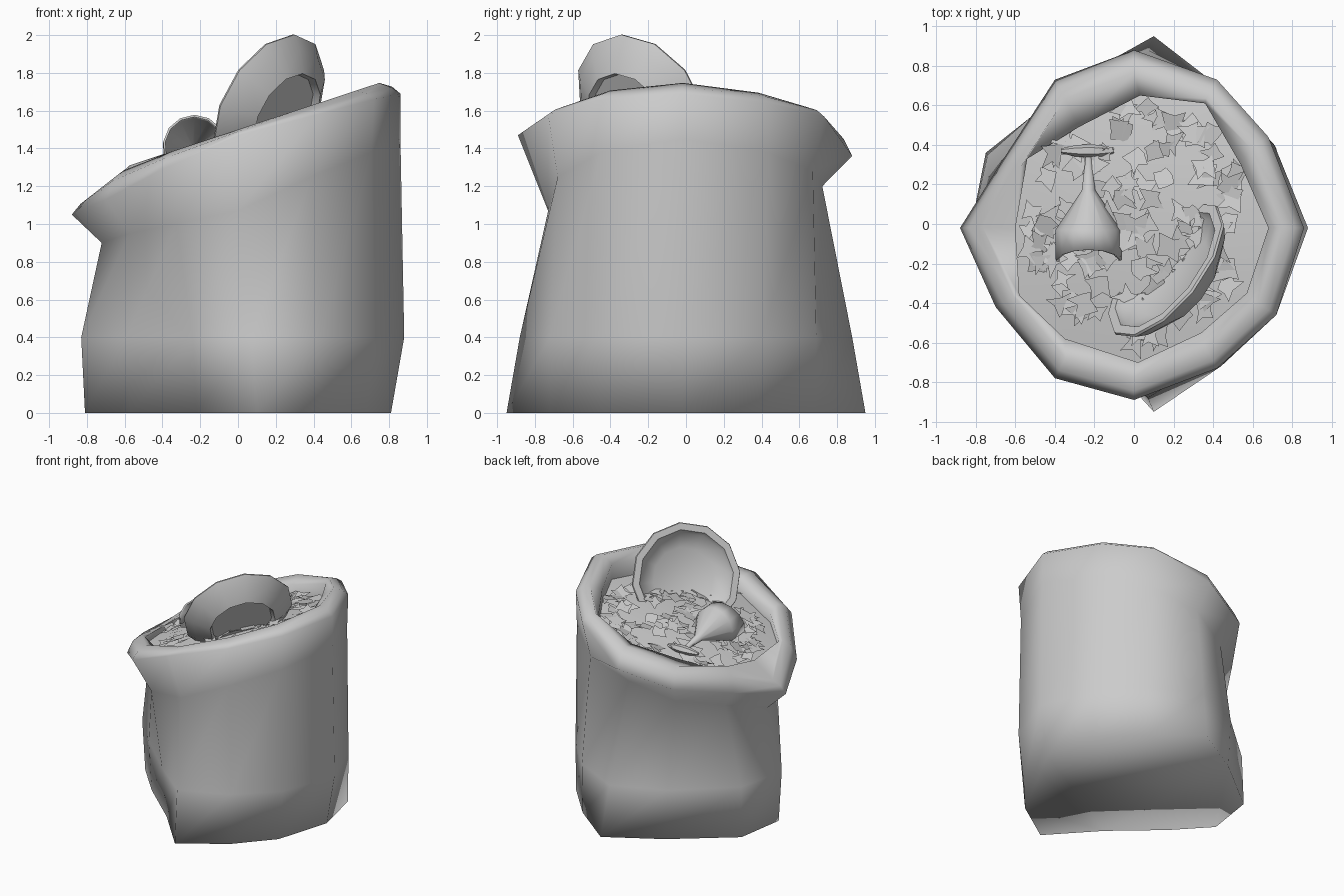
import bpy, math, random
from mathutils import Vector
import bmesh

if "Cube" in bpy.data.objects:
    bpy.data.objects.remove(bpy.data.objects["Cube"])

random.seed(4)


def add_object(name, verts, faces, smooth=None, recalc=True):
    me = bpy.data.meshes.new(name)
    me.from_pydata([tuple(v) for v in verts], [], faces)
    ob = bpy.data.objects.new(name, me)
    bpy.context.collection.objects.link(ob)
    if recalc:
        bm = bmesh.new()
        bm.from_mesh(me)
        bmesh.ops.recalc_face_normals(bm, faces=bm.faces)
        bm.to_mesh(me)
        bm.free()
    if smooth:
        bpy.ops.object.select_all(action='DESELECT')
        ob.select_set(True)
        bpy.context.view_layer.objects.active = ob
        bpy.ops.object.shade_smooth_by_angle(angle=math.radians(smooth))
    return ob


def loft(rings, closed=True):
    n = len(rings[0])
    faces = []
    for k in range(len(rings) - 1):
        for i in range(n if closed else n - 1):
            j = (i + 1) % n
            faces.append((k * n + i, k * n + j, (k + 1) * n + j, (k + 1) * n + i))
    return [v for r in rings for v in r], faces


def fill_z(x, y):
    return 1.37 + 0.28 * x + 0.07 * max(0, 1 - (x * x + y * y) / 0.45)


def crest_z(x):
    return 1.50 + .33 * x - .6 * max(0, -x - .58)


# Sack outlines, counter-clockwise from the right side; the front left is dented in
base = [(.81, -.02), (.72, .38), (.45, .68), (.10, .95), (-.31, .71), (-.75, .36),
        (-.81, -.03), (-.57, -.29), (-.22, -.60), (.10, -.95), (.44, -.72), (.68, -.45)]
mid = [(.88, -.02), (.71, .40), (.45, .69), (.07, .88), (-.33, .71), (-.74, .35),
       (-.83, -.04), (-.59, -.30), (-.24, -.63), (.07, -.88), (.44, -.72), (.72, -.46)]
rim = [(.86, -.02), (.68, .44), (.42, .73), (0, .88), (-.40, .73), (-.66, .33),
       (-.88, -.02), (-.70, -.42), (-.40, -.78), (0, -.89), (.42, -.73), (.72, -.46)]
rim_z = [1.69, 1.64, 1.57, 1.36, 1.24, 1.13, 1.05, 1.13, 1.29, 1.47, 1.58, 1.66]
neck_s = [1.0, .99, .92, .82, .82, .82, .82, .82, .82, .82, .93, .98]
neck_z = [1.45, 1.38, 1.28, 1.20, 1.08, .98, .90, .95, 1.0, 1.07, 1.25, 1.38]
inner = [(.68, -.02), (.54, .30), (.36, .61), (.03, .65), (-.28, .49), (-.54, .33),
         (-.60, -.02), (-.58, -.36), (-.35, -.58), (.02, -.70), (.34, -.55), (.57, -.35)]

neck = [(x * s, y * s, z) for (x, y), s, z in zip(rim, neck_s, neck_z)]
crest = [(x * .87, y * .87, crest_z(x * .87)) for x, y in rim]
shoulder = [(a[0] * .6 + c[0] * .4, a[1] * .6 + c[1] * .4, z * .35 + c[2] * .65)
            for a, c, z in zip(rim, crest, rim_z)]
rings = [[(x, y, 0) for x, y in base], [(x, y, .40) for x, y in mid], neck,
         [(x, y, z) for (x, y), z in zip(rim, rim_z)], shoulder, crest,
         [(x, y, crest_z(x) - .04) for x, y in inner],
         [(x, y, fill_z(x, y) - .05) for x, y in inner]]
verts, faces = loft(rings)
faces.append(tuple(reversed(range(12))))
add_object("sack", verts, faces, 100)

# Heaped contents
heap = [[(x * s, y * s, fill_z(x * s, y * s)) for x, y in inner] for s in (1, .6)]
verts, faces = loft(heap)
verts.append((0, 0, fill_z(0, 0)))
faces += [(12 + i, 12 + (i + 1) % 12, 24) for i in range(12)]
add_object("contents", verts, faces, 60)

# Loose jagged flakes lying on the heap
verts, faces = [], []
for k in range(130):
    a, r = random.uniform(0, math.tau), .6 * math.sqrt(random.random())
    cx, cy = r * math.cos(a) * .95 + .02, r * math.sin(a)
    tilt = Vector((random.uniform(-.3, .3), random.uniform(-.3, .3)))
    lift = random.uniform(.012, .04)
    turn, size = random.uniform(0, math.tau), random.uniform(.055, .09)
    start = len(verts)
    for i in range(8):
        t = turn + i * math.tau / 8 + random.uniform(-.3, .3)
        q = size * (random.uniform(.75, 1.2) if i % 2 else random.uniform(.3, .75))
        dx, dy = q * math.cos(t), q * math.sin(t)
        verts.append((cx + dx, cy + dy,
                      fill_z(cx, cy) + lift + (.28 + tilt.x) * dx + tilt.y * dy))
    faces.append(tuple(range(start, start + 8)))
add_object("flakes", verts, faces, recalc=False)

# Shallow bowl with a foot ring, leaning in the heap and opening to the back left
centre = Vector((.165, -.235, 1.625))
side = Vector((.62, .78, 0)).normalized()
up = Vector((.32, -.26, .9)).normalized()
normal = up.cross(side).normalized()
if normal.z < 0:
    normal = -normal
profile = [(.23, -.10), (.25, -.135), (.36, -.06), (.415, 0), (.41, .012),
           (.36, .012), (.34, -.02), (.23, -.075)]
rings = []
for r, h in profile:
    rings.append([centre + normal * h + side * r * math.sin(i * math.tau / 12)
                  + up * r * math.cos(i * math.tau / 12) for i in range(12)])
verts, faces = loft(rings)
faces += [tuple(range(12)), tuple(range(84, 96))]
add_object("bowl", verts, faces, 32)

# Upturned scoop: half-round mouth tapering to a neck
stations = [(-.19, .168, 1.41), (-.03, .17, 1.40), (.17, .035, 1.40), (.34, .014, 1.38)]
rings = []
for k, (y, r, z) in enumerate(stations):
    ring = []
    for i in range(9):
        t = math.pi * (i / 8 * 1.2 - .1)
        back = .06 * max(0, math.sin(t)) if k == 0 else 0
        ring.append((-.23 + r * math.cos(t), y + back, z + r * math.sin(t)))
    rings.append(ring)
verts, faces = loft(rings, closed=False)
scoop = add_object("scoop", verts, faces, 45)
mod = scoop.modifiers.new("thickness", 'SOLIDIFY')
mod.thickness = .012

# Cross grip at the end of the scoop
rings = []
for x, r in [(-.37, .012), (-.30, .028), (-.23, .034), (-.16, .028), (-.10, .012)]:
    rings.append([(x, .37 + r * math.cos(i * math.tau / 6),
                   1.385 + r * math.sin(i * math.tau / 6)) for i in range(6)])
verts, faces = loft(rings)
faces += [tuple(range(6)), tuple(range(24, 30))]
add_object("scoop_grip", verts, faces, 40)
